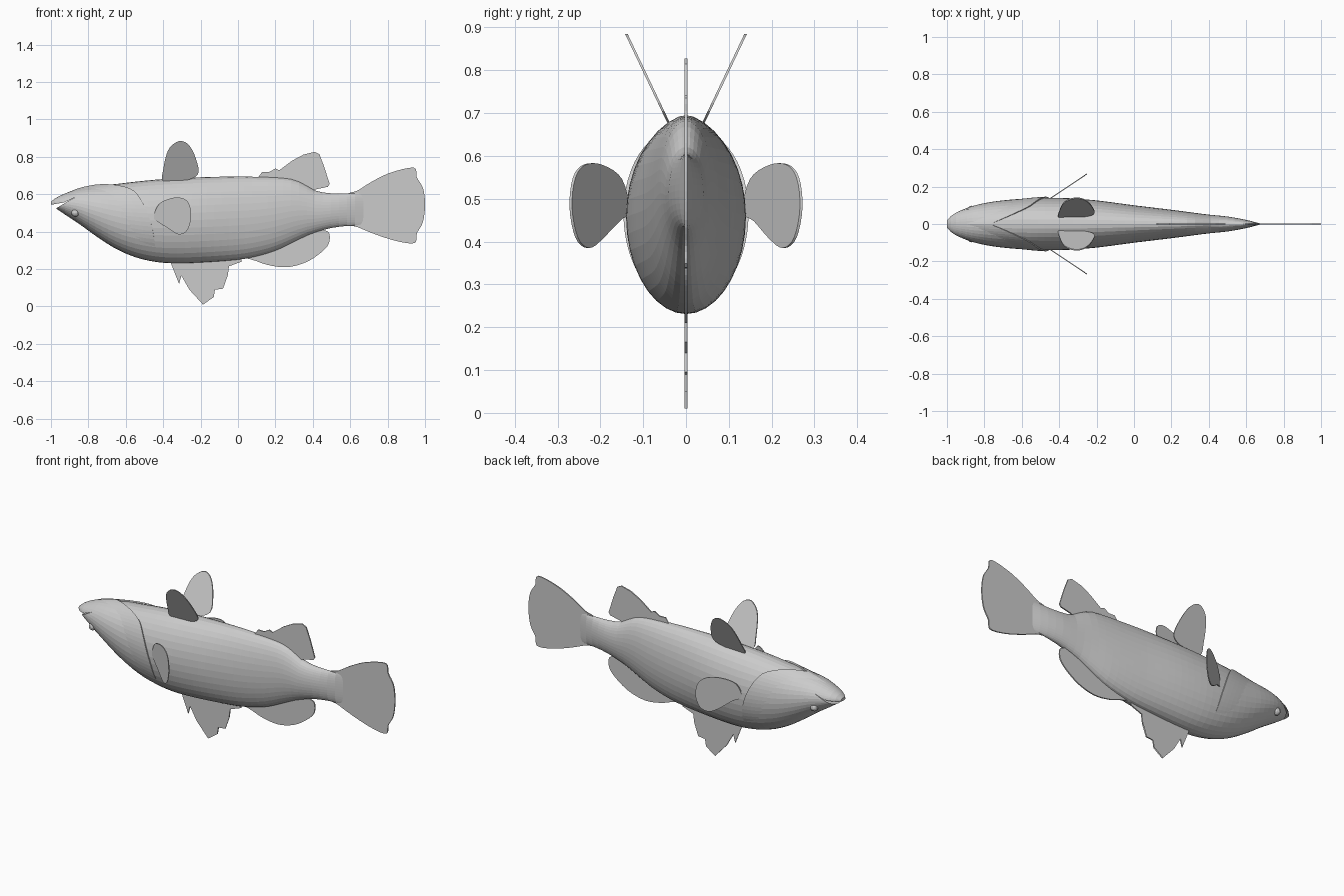
import bpy, bmesh, math

cube = bpy.data.objects.get("Cube")
if cube:
    bpy.data.objects.remove(cube, do_unlink=True)

grey = bpy.data.materials.new("matte grey")
grey.use_nodes = True
COLOUR = (0.6, 0.6, 0.6, 1)
grey.diffuse_color = COLOUR
grey.node_tree.nodes["Principled BSDF"].inputs["Base Color"].default_value = COLOUR


def finish(name, bm):
    bmesh.ops.recalc_face_normals(bm, faces=bm.faces)
    mesh = bpy.data.meshes.new(name)
    bm.to_mesh(mesh)
    bm.free()
    mesh.materials.append(grey)
    obj = bpy.data.objects.new(name, mesh)
    bpy.context.collection.objects.link(obj)
    return obj


def curve_at(table, x, col):
    """Smooth interpolation of one column of a table keyed on its first column."""
    n = len(table)
    x = min(max(x, table[0][0]), table[-1][0])
    i = next(k for k in range(n - 1) if x <= table[k + 1][0])

    def slope(k):
        a, b = table[max(k - 1, 0)], table[min(k + 1, n - 1)]
        return (b[col] - a[col]) / (b[0] - a[0])
    a, b = table[i], table[i + 1]
    h = b[0] - a[0]
    t = (x - a[0]) / h
    return ((2*t**3 - 3*t**2 + 1) * a[col] + (t**3 - 2*t**2 + t) * h * slope(i)
            + (3*t**2 - 2*t**3) * b[col] + (t**3 - t**2) * h * slope(i + 1))


def grid_faces(bm, rows, closed):
    for r, s in zip(rows, rows[1:]):
        n = len(r)
        for j in range(n if closed else n - 1):
            k = (j + 1) % n
            bm.faces.new((r[j], r[k], s[k], s[j]))


# Body stations: x, top, bottom, half width
BODY = [(-1, .56, .54, .02), (-.97, .583, .522, .05), (-.92, .606, .488, .075),
        (-.85, .63, .442, .1), (-.75, .645, .37, .12), (-.65, .655, .307, .131),
        (-.55, .667, .264, .138), (-.45, .677, .24, .14), (-.35, .684, .231, .138),
        (-.2, .691, .235, .126), (0, .695, .25, .1), (.1, .693, .268, .088),
        (.2, .69, .298, .076), (.3, .678, .345, .063), (.36, .65, .375, .055),
        (.42, .617, .398, .048), (.5, .605, .42, .04), (.6, .605, .432, .022),
        (.67, .61, .43, .004)]


def skin(x, angle, lift=0):
    top, bottom, half = (curve_at(BODY, x, c) for c in (1, 2, 3))
    return (x, (half + lift) * math.cos(angle),
            (top + bottom) / 2 + ((top - bottom) / 2 + lift) * math.sin(angle))


SIDES, RINGS = 36, 44
bm = bmesh.new()
rows = []
for i in range(RINGS + 1):
    x = -1 + 1.67 * (i / RINGS) ** 1.15
    rows.append([bm.verts.new(skin(x, math.tau * j / SIDES)) for j in range(SIDES)])
grid_faces(bm, rows, True)
bm.faces.new(rows[0])
bm.faces.new(rows[-1])
body = finish("body", bm)


def plate(name, outline, thick, place=lambda x, z: 0):
    """Thin flat piece from an x-z outline, with y given by place."""
    bm = bmesh.new()
    sides = [[bm.verts.new((x, place(x, z) + s * thick / 2, z)) for x, z in outline]
             for s in (-1, 1)]
    grid_faces(bm, sides, True)
    caps = [bm.faces.new(s) for s in sides]
    bmesh.ops.triangulate(bm, faces=caps)
    return finish(name, bm)


def rounded(points, steps=4):
    """Closed smooth outline through the points."""
    out, n = [], len(points)
    for i in range(n):
        a, b, c, d = (points[(i + k) % n] for k in (-1, 0, 1, 2))
        for s in range(steps):
            t = s / steps
            out.append(tuple(.5 * (2*q + (r - p)*t + (2*p - 5*q + 4*r - w)*t*t
                                   + (3*q - p - 3*r + w)*t**3)
                             for p, q, r, w in zip(a, b, c, d)))
    return out


# Mouth slit cut through the snout
cutter = plate("mouth_cutter", [(-1.05, .535), (-1, .544), (-.93, .556), (-.87, .584),
                                (-.91, .562), (-.965, .529), (-1.05, .48)], .6)
cutter.hide_render = True
cutter.hide_viewport = True
cut = body.modifiers.new("mouth", "BOOLEAN")
cut.operation = "DIFFERENCE"
cut.solver = "EXACT"
cut.object = cutter

# Gill covers: a raised skin ending in a curved rear rim (degrees from ridge, x)
RIM = [(0, -.77), (28, -.62), (45, -.55), (94, -.465), (135, -.44)]
bm = bmesh.new()
COLS, STEPS = 44, 6
rows = []
for i in range(STEPS + 2):
    u = min(i / STEPS, 1)
    row = []
    for j in range(COLS + 1):
        deg = -135 + 270 * j / COLS
        rim = curve_at(RIM, abs(deg), 1)
        lift = -.006 if i > STEPS else -.002 + .01 * u * (1 - (abs(deg) / 135) ** 4)
        row.append(bm.verts.new(skin(rim - .16 * (1 - u), math.radians(90 + deg), lift)))
    rows.append(row)
grid_faces(bm, rows, False)
finish("gill_covers", bm)

# Fins on the centre line
plate("tail_fin", rounded([(.58, .59), (.64, .62), (.72, .67), (.82, .717), (.94, .742),
                           (.956, .69), (.99, .63), (1, .54), (.988, .45), (.956, .39),
                           (.945, .34), (.86, .347), (.75, .38), (.64, .424), (.58, .45)]), .007)
plate("upper_rear_fin", [(.1, .68), (.14, .705), (.13, .72), (.19, .718), (.2, .738),
                         (.22, .728), (.29, .78), (.35, .812), (.41, .827), (.435, .815),
                         (.46, .75), (.49, .655), (.48, .64), (.42, .627), (.35, .6),
                         (.2, .65)], .007)
plate("lower_rear_fin", rounded([(.03, .27), (.08, .25), (.16, .222), (.26, .21),
                                 (.36, .235), (.44, .285), (.485, .335), (.488, .39),
                                 (.46, .408), (.38, .42), (.2, .34)]), .007)
plate("spiny_fin", [(-.37, .26), (-.335, .19), (-.315, .12), (-.303, .165), (-.26, .09),
                    (-.187, .01), (-.177, .06), (-.13, .05), (-.123, .09), (-.08, .095),
                    (-.088, .14), (-.055, .165), (-.048, .215), (.02, .24), (.02, .27)], .007)

# Paired fins and eyes
PECTORAL = rounded([(-.45, .47), (-.425, .545), (-.36, .578), (-.3, .58), (-.262, .55),
                    (-.25, .48), (-.27, .41), (-.31, .385), (-.355, .405), (-.41, .447)])
PELVIC = rounded([(-.4, .67), (-.4, .73), (-.38, .82), (-.35, .865), (-.305, .885),
                  (-.26, .86), (-.225, .79), (-.215, .705), (-.3, .67)])
for side, s in (("left", 1), ("right", -1)):
    plate(side + "_pectoral_fin", PECTORAL, .006, lambda x, z: s * (.135 + (x + .45) * .67))
    plate(side + "_pelvic_fin", PELVIC, .006, lambda x, z: s * (.042 + (z - .68) * .475))
    bm = bmesh.new()
    bmesh.ops.create_uvsphere(bm, u_segments=12, v_segments=8, radius=.021)
    ex, ey, ez = skin(-.87, math.radians(-28))
    bmesh.ops.translate(bm, verts=bm.verts, vec=(ex, s * (ey - .006), ez))
    finish(side + "_eye", bm)
